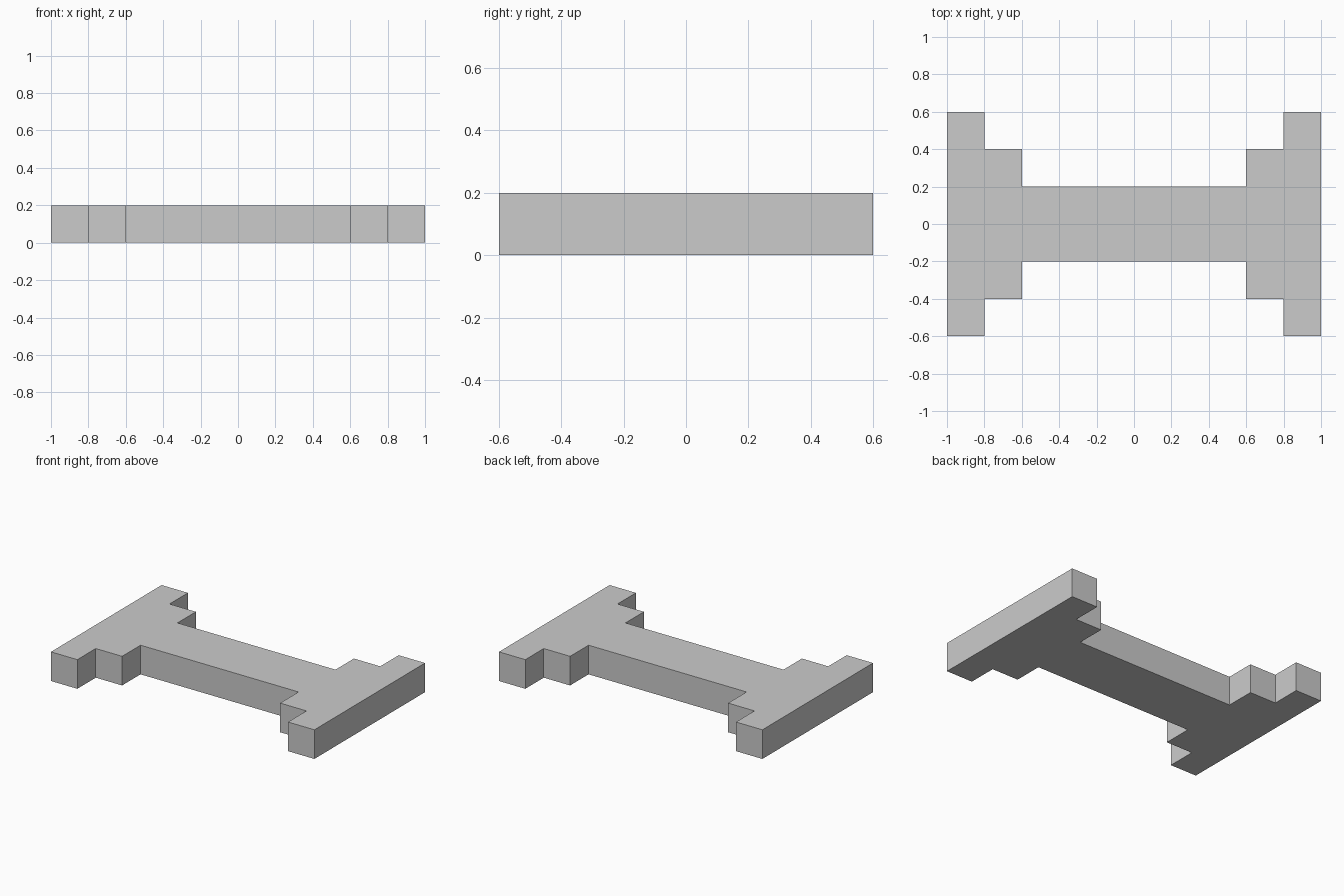
import bpy
import bmesh

cube = bpy.data.objects.get("Cube")
if cube:
    bpy.data.objects.remove(cube, do_unlink=True)

HEIGHT = 0.2

# Plain grey material
grey = bpy.data.materials.new("light_grey")
grey.use_nodes = True
colour = (0.6, 0.6, 0.6, 1)
grey.diffuse_color = colour
grey.node_tree.nodes["Principled BSDF"].inputs["Base Color"].default_value = colour

# One quarter of the stepped outline, mirrored into the other three
quarter = [(1.0, 0.6), (0.8, 0.6), (0.8, 0.4), (0.6, 0.4), (0.6, 0.2)]
half = quarter + [(-x, y) for x, y in reversed(quarter)]
outline = half + [(x, -y) for x, y in reversed(half)]

# Extrude the outline into a solid slab
bm = bmesh.new()
base = bm.faces.new([bm.verts.new((x, y, 0)) for x, y in outline])
top = bmesh.ops.extrude_face_region(bm, geom=[base], use_keep_orig=True)
bmesh.ops.translate(
    bm,
    vec=(0, 0, HEIGHT),
    verts=[v for v in top["geom"] if isinstance(v, bmesh.types.BMVert)],
)
bmesh.ops.recalc_face_normals(bm, faces=bm.faces)

mesh = bpy.data.meshes.new("stepped_beam")
bm.to_mesh(mesh)
bm.free()
mesh.materials.append(grey)
beam = bpy.data.objects.new("stepped_beam", mesh)
bpy.context.collection.objects.link(beam)
